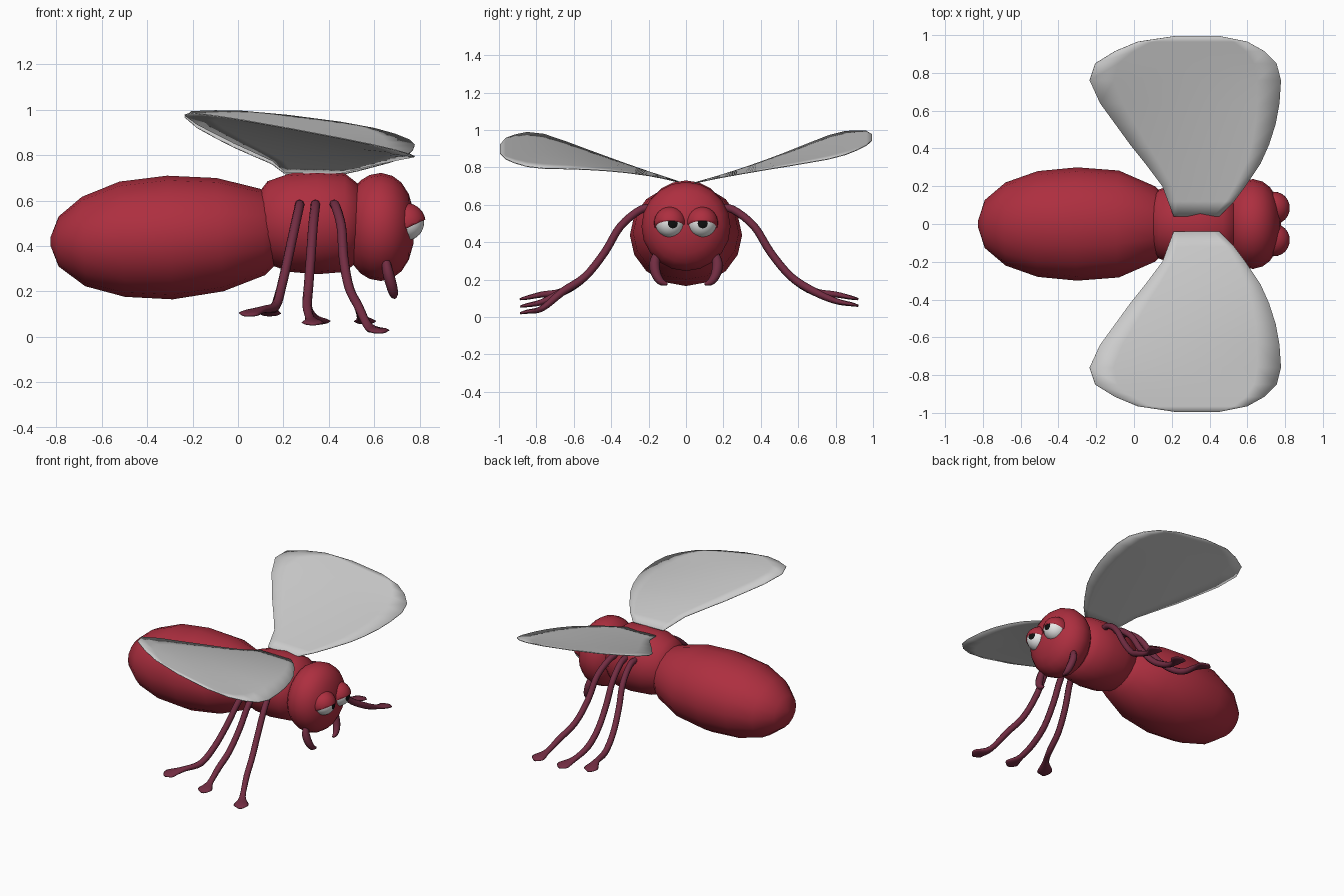
import bpy, bmesh, math
from mathutils import Vector

if "Cube" in bpy.data.objects:
    bpy.data.objects.remove(bpy.data.objects["Cube"])


def material(name, rgb):
    m = bpy.data.materials.new(name)
    m.diffuse_color = (*rgb, 1)
    m.use_nodes = True
    m.node_tree.nodes["Principled BSDF"].inputs["Base Color"].default_value = m.diffuse_color
    return m


RED = material("body red", (0.42, 0.028, 0.05))
PURPLE = material("leg purple", (0.17, 0.026, 0.055))
GREY = material("wing grey", (0.60, 0.60, 0.60))
WHITE = material("eye white", (0.80, 0.80, 0.80))
BLACK = material("pupil black", (0.005, 0.005, 0.005))


def finish(name, bm, mats):
    bmesh.ops.recalc_face_normals(bm, faces=bm.faces)
    for f in bm.faces:
        f.smooth = True
    me = bpy.data.meshes.new(name)
    bm.to_mesh(me)
    bm.free()
    for m in mats:
        me.materials.append(m)
    ob = bpy.data.objects.new(name, me)
    bpy.context.collection.objects.link(ob)
    return ob


def refine(rows, k):
    """Catmull-Rom interpolation of a list of rows."""
    out = []
    for i in range(len(rows) - 1):
        p = [rows[max(i - 1, 0)], rows[i], rows[i + 1], rows[min(i + 2, len(rows) - 1)]]
        for j in range(k):
            t = j / k
            out.append([0.5 * (2 * b + (c - a) * t + (2 * a - 5 * b + 4 * c - d) * t * t
                               + (3 * b - a - 3 * c + d) * t ** 3) for a, b, c, d in zip(*p)])
    return out + [list(rows[-1])]


def sweep(name, rows, axis, n, mat):
    """Rings of radii (ra along axis, rb across it) through rows (x, y, z, ra, rb)."""
    bm = bmesh.new()
    pts = [Vector(r[:3]) for r in rows]
    rings = []
    for i, r in enumerate(rows):
        t = (pts[min(i + 1, len(pts) - 1)] - pts[max(i - 1, 0)]).normalized()
        a = Vector(axis)
        a = (a - t * a.dot(t)).normalized()
        b = t.cross(a)
        rings.append([bm.verts.new(pts[i] + a * r[3] * math.cos(math.tau * k / n)
                                   + b * r[4] * math.sin(math.tau * k / n)) for k in range(n)])
    for p, q in zip(rings, rings[1:]):
        for k in range(n):
            bm.faces.new((p[k], p[(k + 1) % n], q[(k + 1) % n], q[k]))
    bm.faces.new(rings[0])
    bm.faces.new(rings[-1])
    return finish(name, bm, [mat])


# Body: abdomen, thorax and head as lathed sections along x
abdomen = [(-.825, .42, .02, .02), (-.79, .42, .127, .11), (-.68, .42, .22, .197),
           (-.51, .43, .28, .254), (-.30, .4375, .30, .2725), (-.08, .45, .283, .25),
           (.11, .462, .20, .19), (.20, .465, .11, .11), (.24, .465, .01, .01)]
sweep("abdomen", [(x, 0, z, ry, rz) for x, z, ry, rz in abdomen], (0, 1, 0), 16, RED)
thorax = [(.06, .02), (.09, .13), (.13, .182), (.23, .217), (.35, .227), (.47, .217),
          (.53, .17), (.57, .08)]
sweep("thorax", [(x, 0, .503, r, r) for x, r in thorax], (0, 1, 0), 20, RED)
head = [(.48, .05), (.51, .17), (.54, .205), (.58, .229), (.63, .238), (.68, .225),
        (.72, .195), (.752, .145), (.772, .075), (.777, .01)]
sweep("head", [(x, 0, .484, r, r) for x, r in head], (0, 1, 0), 20, RED)

# Legs: y/z curve shared by all, x positions differ per leg
CURVE = [(.17, .58), (.24, .575), (.35, .485), (.435, .345), (.54, .215), (.66, .135)]
LEGS = [("rear", (.27, .27, .25, .22, .19, .165), .05, .14, .095),
        ("middle", (.34, .34, .33, .32, .31, .305), .33, .36, .055),
        ("front", (.42, .43, .455, .465, .49, .53), .62, .56, .02)]
for side, s in (("right", -1), ("left", 1)):
    k = 1.04 if s > 0 else 1.0
    for name, xs, end_r, end_l, zend in LEGS:
        xe = end_l if s > 0 else end_r
        ze = max(zend, .06) if s > 0 else zend
        xa = xs[-1] * .5 + xe * .5
        rows = [(x, s * y * k, z, .021, .021) for x, (y, z) in zip(xs, CURVE)]
        # flared flat foot
        rows += [(xa, s * .77 * k, ze + .025, .022, .016),
                 (xe, s * .85 * k, ze + .008, .05, .011),
                 (xe + (xe - xa) * .3, s * .885 * k, ze, .012, .006)]
        sweep(f"{side}_{name}_leg", refine(rows, 4), (1, 0, 0), 8, PURPLE)

    # Jaw: curved tapering hook below the head
    jaw = [(.65, s * .155, .34, .018, .02), (.66, s * .168, .285, .024, .028),
           (.675, s * .16, .23, .024, .026), (.685, s * .135, .19, .02, .02),
           (.69, s * .10, .175, .008, .008)]
    sweep(f"{side}_jaw", refine(jaw, 4), (1, 0, 0), 8, PURPLE)

    # Eyeball with its pole facing forward, pole faces are the pupil
    c = Vector((.74, s * .085, .503))
    look = Vector((1, .06 if s > 0 else .20, -.03)).normalized()
    bm = bmesh.new()
    bmesh.ops.create_uvsphere(bm, u_segments=24, v_segments=18, radius=.079)
    q = look.to_track_quat('Z', 'Y')
    for v in bm.verts:
        v.co = q @ v.co
    for f in bm.faces:
        f.material_index = int(f.calc_center_median().normalized().dot(look) > math.cos(math.radians(20)))
    bmesh.ops.translate(bm, verts=bm.verts, vec=c)
    finish(f"{side}_eye", bm, [WHITE, BLACK])

    # Eyelid: slightly larger sphere cut by a tilted plane
    bm = bmesh.new()
    bmesh.ops.create_uvsphere(bm, u_segments=24, v_segments=16, radius=.086)
    cut = bmesh.ops.bisect_plane(bm, geom=bm.verts[:] + bm.edges[:] + bm.faces[:],
                                 plane_co=(0, 0, -.026), plane_no=(-.42, 0, .9), clear_inner=True)
    bmesh.ops.holes_fill(bm, edges=[e for e in bm.edges if e.is_boundary])
    bmesh.ops.translate(bm, verts=bm.verts, vec=c)
    finish(f"{side}_eyelid", bm, [RED])

    # Wing: rows of (distance out, rear x, front x), twisted so the rear edge is high
    WING = [(.04, .21, .45), (.12, .18, .53), (.20, .15, .59), (.32, .06, .67), (.42, -.02, .715),
            (.53, -.10, .75), (.64, -.18, .77), (.76, -.235, .778), (.85, -.205, .755),
            (.915, -.10, .69), (.965, .02, .60), (.995, .22, .45)]
    bm = bmesh.new()
    grid = []
    for y, x0, x1 in WING:
        line = []
        for i in range(9):
            x = x0 + (x1 - x0) * i / 8
            if s < 0:
                z = .71 + .33 * y - .13 * y * y - .19 * (x - .27) * min(1, y / .8)
            else:
                z = .705 + .265 * y - .13 * (x - .27) * min(1, y / .8)
            line.append(bm.verts.new((x, s * y, z)))
        grid.append(line)
    for p, r in zip(grid, grid[1:]):
        for i in range(8):
            bm.faces.new((p[i], p[i + 1], r[i + 1], r[i]))
    wing = finish(f"{side}_wing", bm, [GREY])
    mod = wing.modifiers.new("thickness", 'SOLIDIFY')
    mod.thickness = .005
    mod.offset = 0
